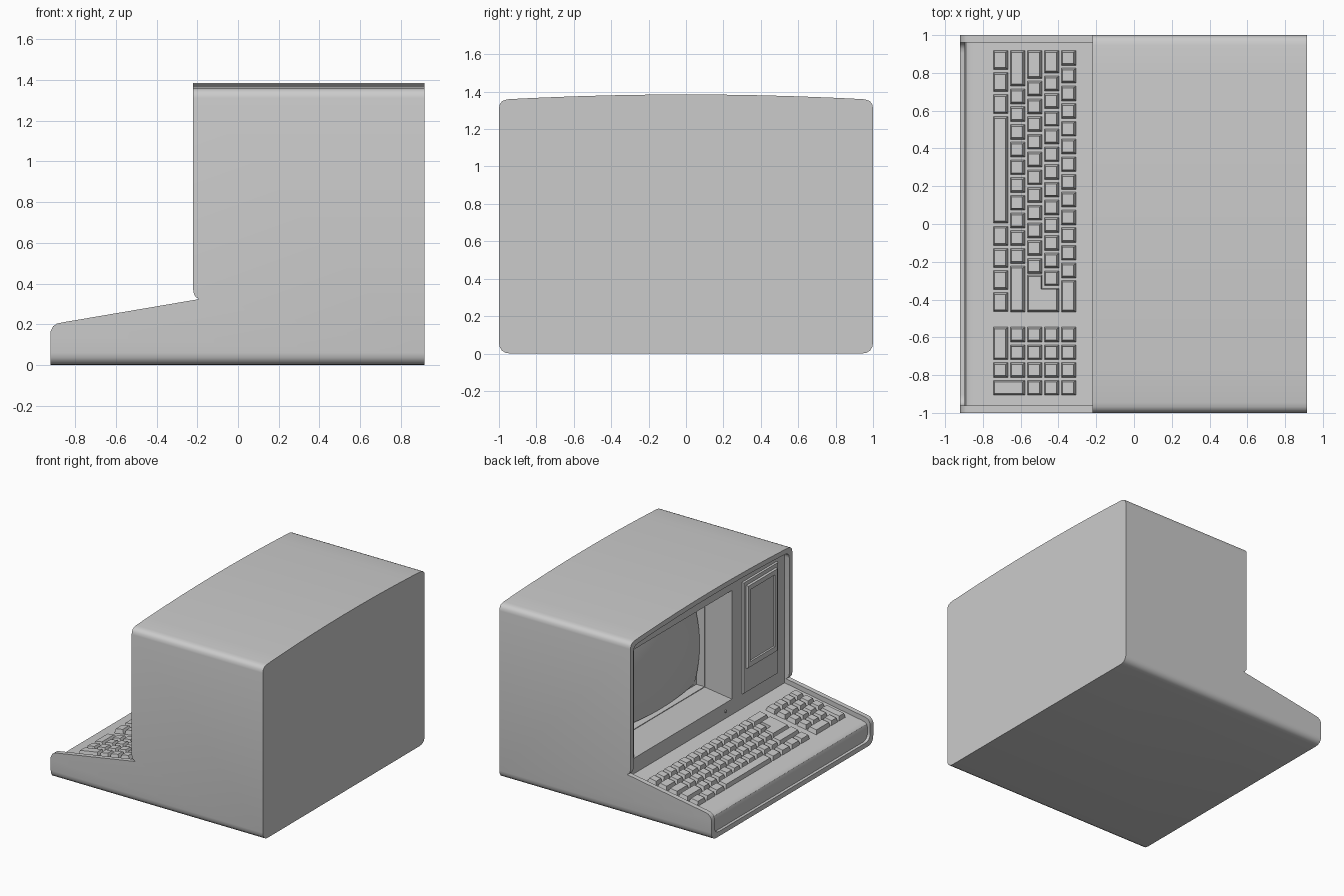
import bpy, bmesh, math

if "Cube" in bpy.data.objects:
    bpy.data.objects.remove(bpy.data.objects["Cube"])


def finish(name, bm, smooth=True):
    bmesh.ops.recalc_face_normals(bm, faces=bm.faces)
    me = bpy.data.meshes.new(name)
    bm.to_mesh(me)
    bm.free()
    ob = bpy.data.objects.new(name, me)
    bpy.context.collection.objects.link(ob)
    if smooth:
        smooth_by_angle(ob)
    return ob


def activate(ob):
    bpy.ops.object.select_all(action='DESELECT')
    ob.select_set(True)
    bpy.context.view_layer.objects.active = ob


def smooth_by_angle(ob):
    activate(ob)
    bpy.ops.object.shade_smooth_by_angle(angle=math.radians(32))


def loft(bm, a, b):
    """Closed solid between two rings of 3D points."""
    va, vb = [bm.verts.new(p) for p in a], [bm.verts.new(p) for p in b]
    n = len(va)
    bm.faces.new(va)
    bm.faces.new(vb[::-1])
    for i in range(n):
        j = (i + 1) % n
        bm.faces.new((va[i], vb[i], vb[j], va[j]))


def solid(name, a, b, smooth=False):
    bm = bmesh.new()
    loft(bm, a, b)
    return finish(name, bm, smooth)


def prism_x(name, pts, x0, x1):
    return solid(name, [(x0, y, z) for y, z in pts], [(x1, y, z) for y, z in pts])


def prism_y(name, pts, y0, y1):
    return solid(name, [(x, y0, z) for x, z in pts], [(x, y1, z) for x, z in pts])


def rect(y0, y1, z0, z1):
    return [(y0, z0), (y1, z0), (y1, z1), (y0, z1)]


def boolean(ob, cutter, op):
    mod = ob.modifiers.new("cut", 'BOOLEAN')
    mod.operation, mod.solver, mod.object = op, 'EXACT', cutter
    activate(ob)
    bpy.ops.object.modifier_apply(modifier=mod.name)
    bpy.data.objects.remove(cutter)


def section(inset):
    """Cross-section of the case with rounded corners and a crowned top."""
    half = [(0.94, 0), (0.965, 0.004), (0.985, 0.016), (0.997, 0.037), (1, 0.06),
            (1, 1.31), (0.996, 1.332), (0.984, 1.348), (0.968, 1.356), (0.945, 1.36)]
    half += [(y, 1.385 - 0.028 * y * y) for y in (0.8, 0.6, 0.4, 0.2)]
    pts = half + [(0, 1.385)] + [(-y, z) for y, z in half[::-1]]
    return [(y * (1 - inset), 0.69 + (z - 0.69) * (1 - inset / 0.69)) for y, z in pts]


# Case: crowned section trimmed to the side profile
case = prism_x("case", section(0), -0.92, 0.915)
side = [(-0.92, -0.1), (1, -0.1), (1, 1.6), (-0.22, 1.6), (-0.22, 0.37), (-0.216, 0.348),
        (-0.206, 0.333), (-0.19, 0.324), (-0.865, 0.209), (-0.89, 0.203),
        (-0.908, 0.19), (-0.92, 0.165)]
boolean(case, prism_y("side_cutter", side, -1.2, 1.2), 'INTERSECT')

# Recessed front: display panel, keyboard deck and front lip inside the rim
recess = prism_x("recess_cutter", section(0.038), -1.1, 0.5)
front = [(-1.2, 1.6), (-0.18, 1.6), (-0.18, 0.289), (-0.85, 0.174), (-0.875, 0.168),
         (-0.89, 0.155), (-0.897, 0.13), (-0.897, -0.1), (-1.2, -0.1)]
boolean(recess, prism_y("front_cutter", front, -1.2, 1.2), 'INTERSECT')
boolean(case, recess, 'DIFFERENCE')

# Sloping surround and pocket for the screen
outer, inner = rect(-0.334, 0.924, 0.39, 1.278), rect(-0.19, 0.78, 0.51, 1.17)
funnel = solid("funnel_cutter", [(-0.21, y, z) for y, z in outer], [(-0.03, y, z) for y, z in inner])
boolean(case, funnel, 'DIFFERENCE')
boolean(case, prism_x("pocket_cutter", rect(-0.185, 0.775, 0.515, 1.165), -0.06, 0.04), 'DIFFERENCE')
smooth_by_angle(case)

# Bulging screen with barrel-shaped edges
bm = bmesh.new()
bmesh.ops.create_grid(bm, x_segments=16, y_segments=12, size=1)
for v in bm.verts:
    a, b = v.co.x, v.co.y
    v.co = (-0.02 + 0.028 * (a * a + b * b),
            0.295 + 0.475 * a * (1 - 0.05 * b * b),
            0.84 + 0.322 * b * (1 - 0.05 * a * a))
rim = bmesh.ops.extrude_edge_only(bm, edges=[e for e in bm.edges if e.is_boundary])
for v in rim["geom"]:
    if isinstance(v, bmesh.types.BMVert):
        v.co.x = 0.042
finish("screen", bm)


def raised_plate(name, y0, y1, z0, z1, back, top, slope=0.008):
    return solid(name, [(back, y, z) for y, z in rect(y0, y1, z0, z1)],
                 [(top, y, z) for y, z in rect(y0 + slope, y1 - slope, z0 + slope, z1 - slope)])


# Drive plate with a framed, recessed drive front
plate = raised_plate("drive_plate", -0.87, -0.43, 0.40, 1.28, -0.17, -0.193)
frame = raised_plate("drive_frame", -0.84, -0.465, 0.59, 1.245, -0.185, -0.208)
boolean(frame, raised_plate("frame_cutter", -0.808, -0.497, 0.635, 1.205, -0.23, -0.196, 0.006), 'DIFFERENCE')

# Indicator lamp
bm = bmesh.new()
ring = [(0.011 * math.cos(i * math.pi / 6), 0.011 * math.sin(i * math.pi / 6)) for i in range(12)]
loft(bm, [(-0.175, -0.23 + a, 0.345 + b) for a, b in ring], [(-0.188, -0.23 + a, 0.345 + b) for a, b in ring])
finish("indicator_lamp", bm)

# Keys: tapered caps standing square to the sloping deck
keys = bmesh.new()
COL = [-0.745 + 0.09 * i for i in range(5)]
KEY, PITCH = 0.081, 0.0938


def key(pts):
    xs, ys = [p[0] for p in pts], [p[1] for p in pts]
    cx, cy = (min(xs) + max(xs)) / 2, (min(ys) + max(ys)) / 2
    sx = 1 - 0.022 / (max(xs) - min(xs))
    sy = 1 - 0.022 / (max(ys) - min(ys))
    deck = lambda x: 0.289 + (x + 0.18) * 0.1716
    top = [(cx + (x - cx) * sx, cy + (y - cy) * sy) for x, y in pts]
    loft(keys, [(x, y, deck(x) - 0.004) for x, y in pts],
         [(x - 0.005, y, deck(x) + 0.031) for x, y in top])


def cap(col, y, width=KEY, cols=1):
    x0, x1 = COL[col], COL[col] + KEY + 0.09 * (cols - 1)
    key([(x0, y - width), (x1, y - width), (x1, y), (x0, y)])


# Main block: (row, first key width, start of run, number of keys)
for col, first, start, count in ((4, KEY, 0.826, 12), (3, 0.122, 0.785, 12),
                                 (2, 0.15, 0.757, 11), (1, 0.19, 0.716, 10)):
    cap(col, 0.92, first)
    for i in range(count):
        cap(col, start - PITCH * i)
cap(4, -0.297, 0.17)
cap(1, -0.222, 0.245)
x0, xm, x1 = COL[2], COL[3] - 0.012, COL[3] + KEY
key([(x0, -0.467), (x1, -0.467), (x1, -0.342), (xm, -0.342), (xm, -0.268), (x0, -0.268)])

# Bottom row with the long space bar
for i in range(3):
    cap(0, 0.92 - 0.117 * i, 0.103)
for i in range(4):
    cap(0, -0.011 - 0.117 * i, 0.103)
cap(0, 0.57, 0.565)

# Number pad
for r in range(4):
    y = -0.545 - PITCH * r
    for col in range(2 if r == 3 else 1, 5):
        cap(col, y)
cap(0, -0.545, KEY + PITCH)
cap(0, -0.545 - 2 * PITCH)
cap(0, -0.545 - 3 * PITCH, KEY, 2)
finish("keyboard_keys", keys, smooth=False)
